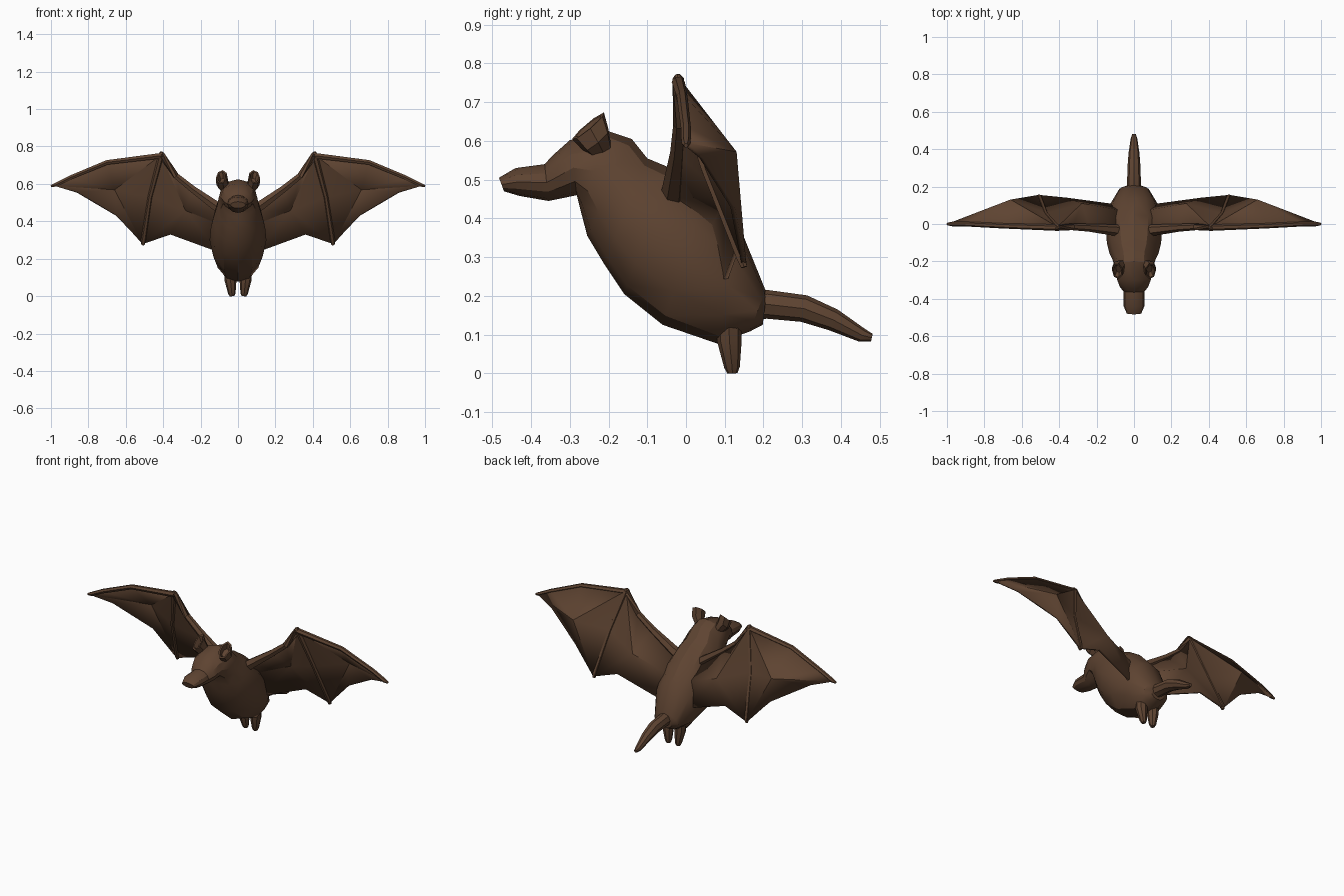
import bpy, bmesh, math
from mathutils import Vector

if "Cube" in bpy.data.objects:
    bpy.data.objects.remove(bpy.data.objects["Cube"])

fur = bpy.data.materials.new("brown fur")
fur.diffuse_color = (0.112, 0.057, 0.031, 1)
fur.use_nodes = True
fur.node_tree.nodes["Principled BSDF"].inputs["Base Color"].default_value = fur.diffuse_color


def finish(name, bm, mirror=False, thickness=0, angle=35):
    bmesh.ops.recalc_face_normals(bm, faces=bm.faces)
    me = bpy.data.meshes.new(name)
    bm.to_mesh(me)
    bm.free()
    ob = bpy.data.objects.new(name, me)
    bpy.context.collection.objects.link(ob)
    me.materials.append(fur)
    bpy.ops.object.select_all(action='DESELECT')
    ob.select_set(True)
    bpy.context.view_layer.objects.active = ob
    bpy.ops.object.shade_smooth_by_angle(angle=math.radians(angle))
    if thickness:
        mod = ob.modifiers.new("thickness", 'SOLIDIFY')
        mod.thickness = thickness
        mod.offset = 0
    if mirror:
        ob.modifiers.new("other side", 'MIRROR').use_mirror_merge = False
    return ob


def loft(rings):
    """Skin a list of rings of points and cap both ends."""
    bm = bmesh.new()
    vs = [[bm.verts.new(p) for p in r] for r in rings]
    n = len(vs[0])
    for a, b in zip(vs, vs[1:]):
        for i in range(n):
            j = (i + 1) % n
            bm.faces.new((a[i], a[j], b[j], b[i]))
    bm.faces.new(vs[0])
    bm.faces.new(vs[-1])
    return bm


def ring(c, u, v, n):
    return [c + u * math.cos(2 * math.pi * i / n) + v * math.sin(2 * math.pi * i / n)
            for i in range(n)]


def tube(points, n=8):
    """Round tube through (x, y, z, radius) points."""
    ps = [Vector(p[:3]) for p in points]
    rings = []
    for i, p in enumerate(ps):
        d = (ps[min(i + 1, len(ps) - 1)] - ps[max(i - 1, 0)]).normalized()
        side = Vector((1, 0, 0)) if abs(d.x) < 0.6 else Vector((0, 1, 0))
        u = (side - d * side.dot(d)).normalized()
        rings.append(ring(p, u * points[i][3], d.cross(u) * points[i][3], n))
    return loft(rings)


# Body and head: top y, top z, bottom y, bottom z, half width
sections = [
    (-0.483, 0.505, -0.470, 0.470, 0.040),
    (-0.440, 0.530, -0.430, 0.458, 0.057),
    (-0.365, 0.540, -0.355, 0.445, 0.057),
    (-0.345, 0.562, -0.320, 0.452, 0.078),
    (-0.300, 0.602, -0.282, 0.460, 0.092),
    (-0.200, 0.625, -0.272, 0.420, 0.104),
    (-0.140, 0.605, -0.255, 0.355, 0.112),
    (-0.100, 0.555, -0.210, 0.280, 0.132),
    (-0.040, 0.530, -0.160, 0.205, 0.145),
    (0.050, 0.470, -0.060, 0.125, 0.152),
    (0.140, 0.375, 0.080, 0.077, 0.125),
    (0.205, 0.215, 0.165, 0.108, 0.080),
    (0.207, 0.195, 0.198, 0.125, 0.045),
]
body = []
for yt, zt, yb, zb, w in sections:
    top, bot = Vector((0, yt, zt)), Vector((0, yb, zb))
    body.append(ring((top + bot) / 2, Vector((w, 0, 0)), (top - bot) / 2, 12))
finish("body", loft(body), angle=30)

# Tail and feet
finish("tail", tube([(0, 0.16, 0.175, 0.04), (0, 0.21, 0.178, 0.037), (0, 0.305, 0.167, 0.035),
                     (0, 0.38, 0.138, 0.029), (0, 0.455, 0.098, 0.018), (0, 0.48, 0.092, 0.010)]))
finish("foot", tube([(0.042, 0.11, 0.15, 0.034), (0.040, 0.112, 0.085, 0.032),
                     (0.033, 0.119, 0.015, 0.020), (0.032, 0.12, 0.0, 0.013)]), mirror=True)

# Cupped ears, open towards the front
axis = Vector((0.25, -0.62, 0.74)).normalized()
across = Vector((0, 0.74, 0.62)).cross(axis).normalized()
along = axis.cross(across)
ear = []
for x, y, z, w, h in [(0.062, -0.215, 0.57, 0.024, 0.03), (0.083, -0.232, 0.602, 0.034, 0.044),
                      (0.088, -0.252, 0.638, 0.031, 0.055), (0.088, -0.252, 0.637, 0.023, 0.044),
                      (0.082, -0.238, 0.612, 0.016, 0.028)]:
    ear.append(ring(Vector((x, y, z)), across * w, along * h, 7))
finish("ear", loft(ear), mirror=True)

# Wing membrane with two billowed panels
P = dict(
    shoulder=(0.08, -0.035, 0.455), arm1=(0.24, -0.02, 0.57), arm2=(0.33, -0.015, 0.642),
    wrist=(0.41, -0.02, 0.757), lead1=(0.70, -0.01, 0.715), lead2=(0.90, 0.0, 0.632),
    tip=(0.985, 0.0, 0.592), trail1=(0.86, 0.04, 0.555), trail2=(0.65, 0.12, 0.43),
    finger=(0.51, 0.15, 0.28), knuckle=(0.47, 0.05, 0.53), trail3=(0.36, 0.135, 0.33),
    root_low=(0.10, 0.10, 0.235), root=(0.08, 0.07, 0.38),
    outer=(0.66, 0.125, 0.57), inner=(0.28, 0.105, 0.46))
fans = {"outer": "wrist lead1 lead2 tip trail1 trail2 finger knuckle",
        "inner": "shoulder arm1 arm2 wrist knuckle finger trail3 root_low root"}
bm = bmesh.new()
V = {k: bm.verts.new(p) for k, p in P.items()}
for centre, rim in fans.items():
    names = rim.split()
    for a, b in zip(names, names[1:] + names[:1]):
        bm.faces.new((V[centre], V[a], V[b]))
finish("wing_membrane", bm, mirror=True, thickness=0.012)

# Wing bones
finish("wing_arm", tube([P["shoulder"] + (0.032,), P["arm1"] + (0.021,), P["arm2"] + (0.018,),
                         P["wrist"] + (0.017,), (0.412, -0.022, 0.772, 0.006)], 6), mirror=True)
finish("wing_leading_edge", tube([(0.40, -0.02, 0.752, 0.017), P["lead1"] + (0.014,),
                                  P["lead2"] + (0.013,), (0.975, 0, 0.595, 0.012),
                                  (1.0, 0, 0.588, 0.006)], 6), mirror=True)
finish("wing_finger", tube([P["wrist"] + (0.016,), P["knuckle"] + (0.013,),
                            (0.505, 0.142, 0.30, 0.014), (0.508, 0.15, 0.274, 0.009)], 6),
       mirror=True)
